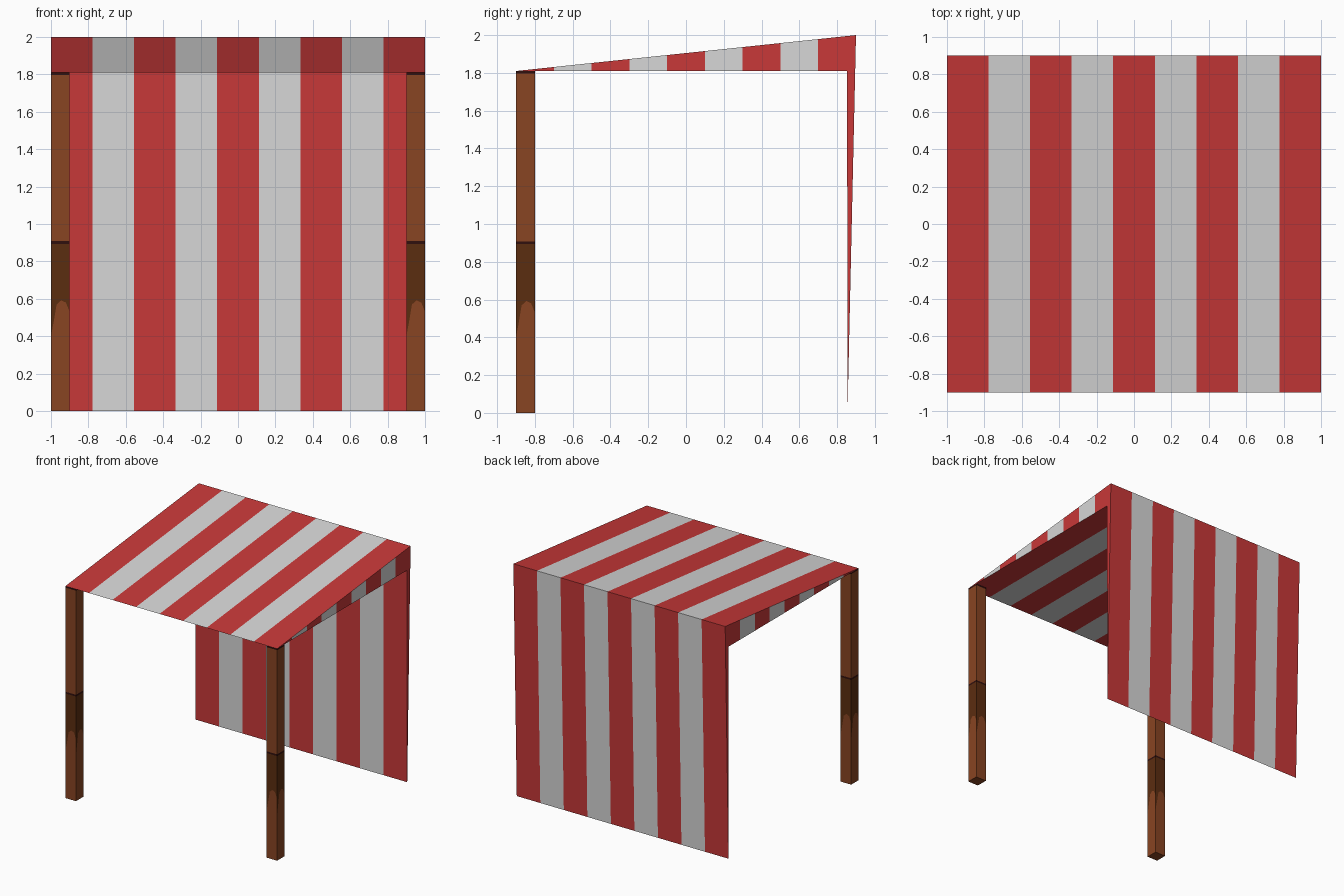
import bpy, bmesh, math

if "Cube" in bpy.data.objects:
    bpy.data.objects.remove(bpy.data.objects["Cube"])


def material(name, color):
    m = bpy.data.materials.new(name)
    m.diffuse_color = (*color, 1)
    m.use_nodes = True
    m.node_tree.nodes["Principled BSDF"].inputs["Base Color"].default_value = m.diffuse_color
    return m


RED = material("red cloth", (0.577, 0.040, 0.040))
WHITE = material("white cloth", (0.68, 0.68, 0.68))
WOOD = material("wood", (0.246, 0.058, 0.016))
DARK = material("dark wood", (0.105, 0.026, 0.005))
BAND = material("very dark wood", (0.030, 0.005, 0.004))


def make_object(name, bm, mats):
    mesh = bpy.data.meshes.new(name)
    bm.to_mesh(mesh)
    bm.free()
    for m in mats:
        mesh.materials.append(m)
    ob = bpy.data.objects.new(name, mesh)
    bpy.context.collection.objects.link(ob)
    return ob


def cut(bm, faces, point, normal):
    geom = set(faces)
    for f in faces:
        geom.update(f.edges)
        geom.update(f.verts)
    bmesh.ops.bisect_plane(bm, geom=list(geom), plane_co=point, plane_no=normal)


# Canopy: wedge-shaped roof and tapering back sheet, nine stripes each way
EAVE, RIDGE, INNER, HEM = (-0.9, 1.81), (0.9, 2.0), (0.853, 1.81), (0.855, 0.0)
bm = bmesh.new()
ends = [[bm.verts.new((x, y, z)) for y, z in (EAVE, INNER, HEM, RIDGE)] for x in (-1, 1)]
for i in range(4):
    j = (i + 1) % 4
    bm.faces.new((ends[0][i], ends[0][j], ends[1][j], ends[1][i]))
for e in ends:
    bm.faces.new((e[0], e[1], e[3]))
    bm.faces.new((e[1], e[2], e[3]))
bmesh.ops.recalc_face_normals(bm, faces=bm.faces)
bm.normal_update()
for k in range(1, 9):
    sides = [f for f in bm.faces if abs(f.normal.x) > 0.9]
    cut(bm, sides, (0, -0.9 + 0.2 * k, 0), (0, 1, 0))
for k in range(1, 9):
    sheets = [f for f in bm.faces if abs(f.normal.x) < 0.9]
    cut(bm, sheets, (-1 + 2 * k / 9, 0, 0), (1, 0, 0))
bm.normal_update()
for f in bm.faces:
    c = f.calc_center_median()
    if abs(f.normal.x) > 0.9:
        stripe = 8 if c.z < 1.8 else math.floor((c.y + 0.9) / 0.2)
    else:
        stripe = math.floor((c.x + 1) * 4.5)
    f.material_index = stripe % 2
make_object("striped_canopy", bm, (RED, WHITE))

# Posts: light foot with an arched edge, dark middle, thin dark bands
ARCH = [(0, 0.40), (0.15, 0.48), (0.3, 0.57), (0.55, 0.592), (0.8, 0.58), (1, 0.53)]
W, TOP = 0.1, 1.81


def post(name, cx, cy):
    bm = bmesh.new()
    corners = [(cx - W / 2, cy - W / 2), (cx + W / 2, cy - W / 2),
               (cx + W / 2, cy + W / 2), (cx - W / 2, cy + W / 2)]
    for i in range(4):
        a, b = corners[i], corners[(i + 1) % 4]

        def panel(points, mat):
            vs = [bm.verts.new((a[0] + (b[0] - a[0]) * u, a[1] + (b[1] - a[1]) * u, z))
                  for u, z in points]
            bm.faces.new(vs).material_index = mat

        for (u0, z0), (u1, z1) in zip(ARCH, ARCH[1:]):
            panel([(u0, 0), (u1, 0), (u1, z1), (u0, z0)], 0)
            panel([(u0, z0), (u1, z1), (u1, 0.893), (u0, 0.893)], 1)
        for low, high, mat in ((0.893, 0.908, 2), (0.908, 1.797, 0), (1.797, TOP, 2)):
            panel([(0, low), (1, low), (1, high), (0, high)], mat)
    bm.faces.new([bm.verts.new((x, y, 0)) for x, y in reversed(corners)]).material_index = 0
    bm.faces.new([bm.verts.new((x, y, TOP - 0.001)) for x, y in corners]).material_index = 0
    bmesh.ops.remove_doubles(bm, verts=bm.verts, dist=0.0002)
    make_object(name, bm, (WOOD, DARK, BAND))


post("left_front_post", -0.95, -0.85)
post("right_front_post", 0.95, -0.85)
